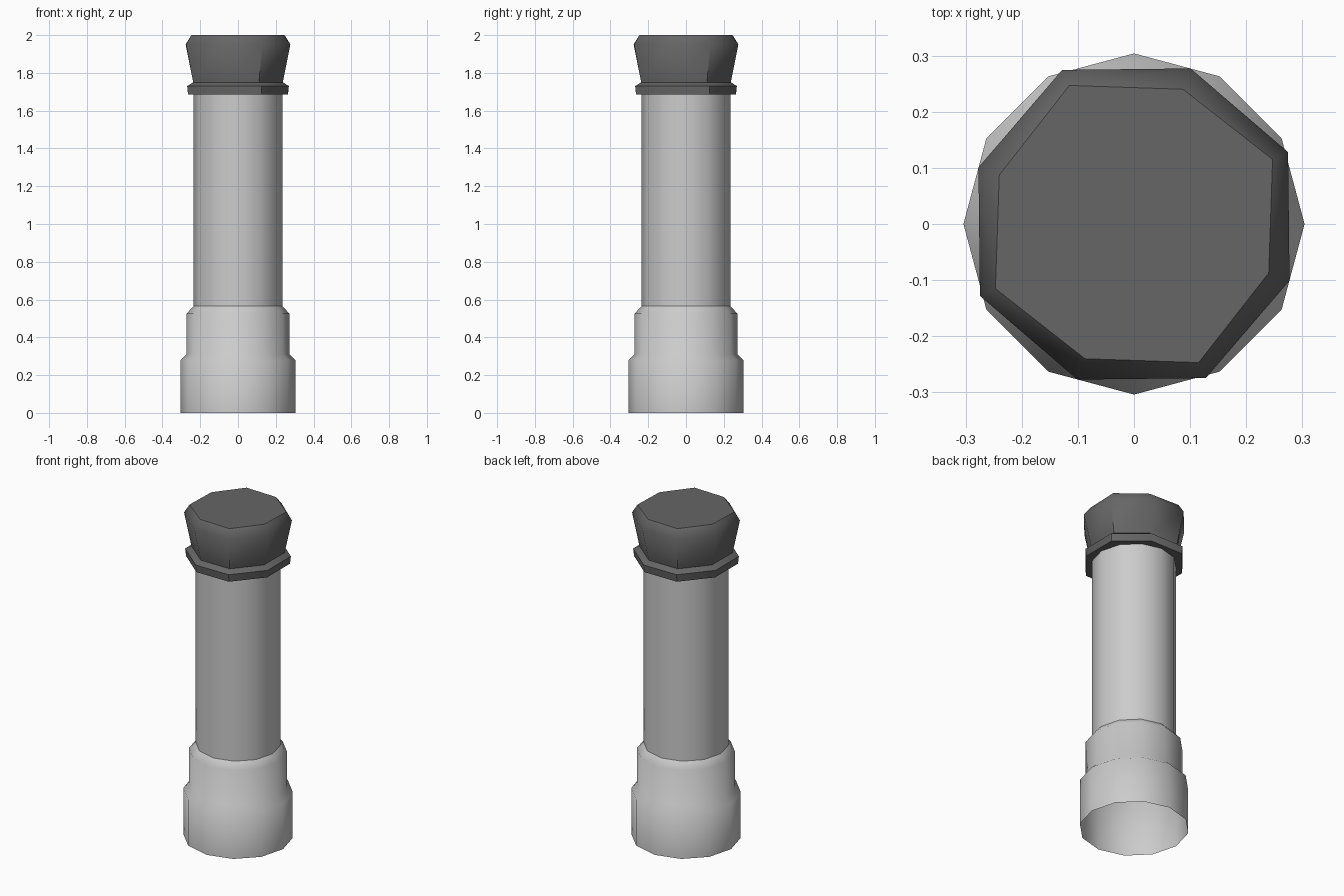
import bpy, bmesh
from math import radians, cos, sin, tau

old = bpy.data.objects.get("Cube")
if old:
    bpy.data.objects.remove(old)


def material(name, grey):
    m = bpy.data.materials.new(name)
    m.use_nodes = True
    colour = (grey, grey, grey, 1)
    m.diffuse_color = colour
    m.node_tree.nodes["Principled BSDF"].inputs["Base Color"].default_value = colour
    return m


def lathe(name, profile, sides, turn, mat, smooth, capped=False):
    """Stack rings of (z, radius of even corners, radius of odd corners)."""
    bm = bmesh.new()
    rings = []
    for z, *radii in profile:
        ring = []
        for i in range(sides):
            a = radians(turn) + tau * i / sides
            r = radii[i % len(radii)]
            ring.append(bm.verts.new((r * cos(a), r * sin(a), z)))
        rings.append(ring)
    for low, high in zip(rings, rings[1:]):
        for i in range(sides):
            j = (i + 1) % sides
            bm.faces.new((low[i], low[j], high[j], high[i]))
    if capped:
        bm.faces.new(rings[-1])
        bm.faces.new(rings[0][::-1])
    mesh = bpy.data.meshes.new(name)
    bm.to_mesh(mesh)
    bm.free()
    mesh.materials.append(mat)
    obj = bpy.data.objects.new(name, mesh)
    bpy.context.collection.objects.link(obj)
    bpy.ops.object.select_all(action='DESELECT')
    obj.select_set(True)
    bpy.context.view_layer.objects.active = obj
    bpy.ops.object.shade_smooth_by_angle(angle=radians(smooth))
    return obj


light_grey = material("light grey", 0.6)
dark_grey = material("dark grey", 0.133)

# Stepped socket, open underneath
lathe("base_socket", [(0, .304), (.28, .304), (.31, .272), (.525, .272), (.565, .236)],
      12, 0, light_grey, 60)

# Long tube
lathe("shaft", [(.565, .236), (1.685, .236)], 12, 0, light_grey, 40)

# Eight-sided cap with a collar, twisted a little
lathe("cap", [(1.685, .292, .281), (1.73, .297, .286), (1.75, .262, .252),
              (1.95, .303, .295), (2.0, .2725, .2555)],
      8, 25, dark_grey, 46, capped=True)
